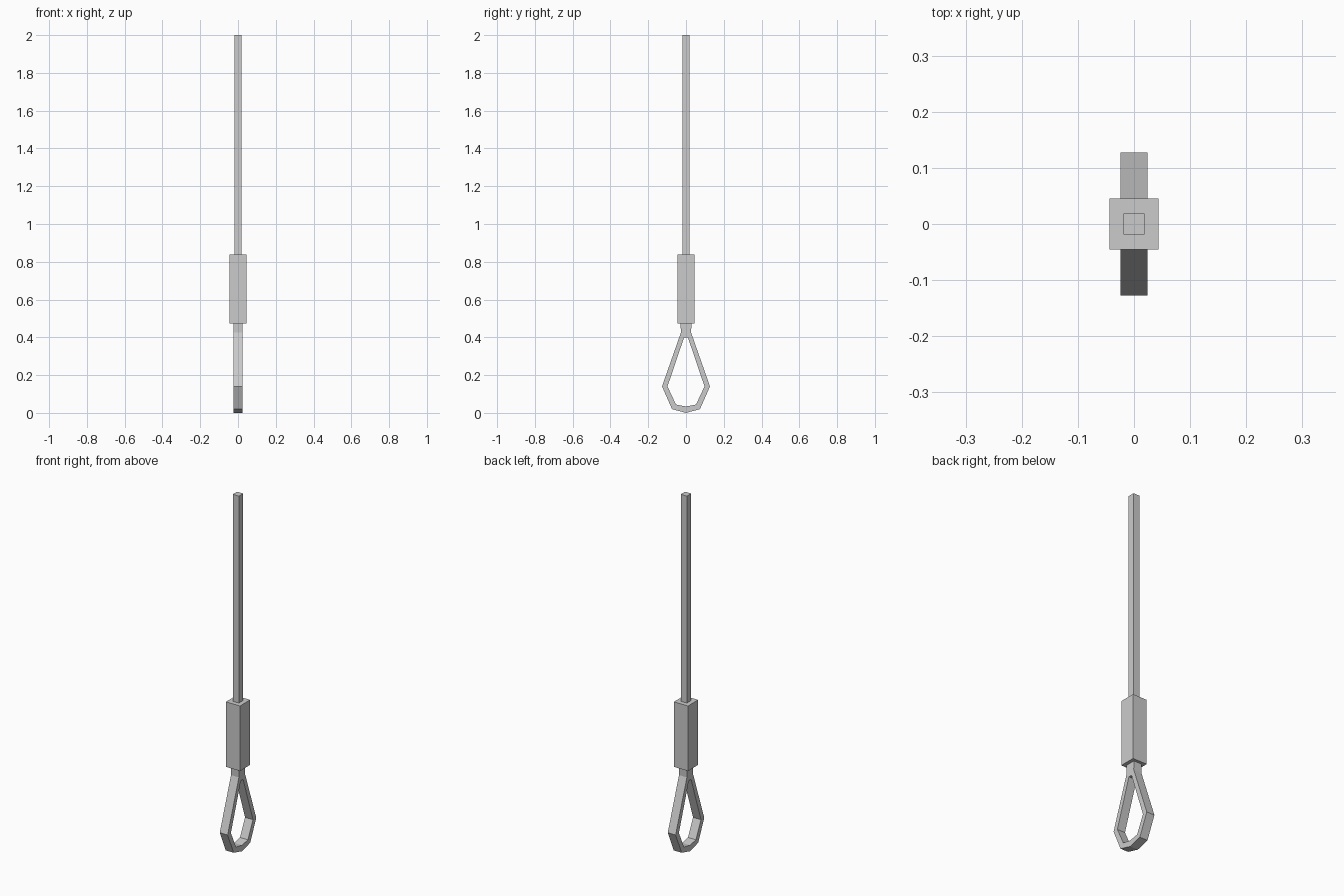
import bpy, bmesh

if "Cube" in bpy.data.objects:
    bpy.data.objects.remove(bpy.data.objects["Cube"])

def finish(name, bm):
    bmesh.ops.recalc_face_normals(bm, faces=bm.faces)
    mesh = bpy.data.meshes.new(name)
    bm.to_mesh(mesh)
    bm.free()
    obj = bpy.data.objects.new(name, mesh)
    bpy.context.collection.objects.link(obj)
    return obj

def box(name, sx, sy, z0, z1):
    bm = bmesh.new()
    bmesh.ops.create_cube(bm, size=1)
    bmesh.ops.scale(bm, vec=(sx, sy, z1 - z0), verts=bm.verts)
    bmesh.ops.translate(bm, vec=(0, 0, (z0 + z1) / 2), verts=bm.verts)
    return finish(name, bm)

# Square cable and the crimped sleeve around it
box("cable", 0.038, 0.038, 0.82, 2.0)
box("sleeve", 0.088, 0.09, 0.473, 0.838)

# Teardrop eye: (y, z) points of one half, mirrored across y = 0
outer = [(0, 0), (0.074, 0.02), (0.127, 0.14), (0.027, 0.425)]
inner = [(0, 0.034), (0.053, 0.044), (0.098, 0.14), (0.010, 0.40)]
half_width = 0.0245
bm = bmesh.new()

def side(points, s):
    return [bm.verts.new((-half_width, s * y, z)) for y, z in points]

necks = []
for s in (1, -1):
    o, i = side(outer, s), side(inner, s)
    for k in range(len(o) - 1):
        bm.faces.new((o[k], o[k + 1], i[k + 1], i[k]))
    necks.append((i[-1], o[-1], bm.verts.new((-half_width, s * 0.029, 0.48))))

# Neck joining both strands just inside the sleeve
(ri, ro, rt), (li, lo, lt) = necks
bm.faces.new((li, ri, ro, rt, lt, lo))
bmesh.ops.remove_doubles(bm, verts=bm.verts, dist=0.0001)
bmesh.ops.recalc_face_normals(bm, faces=bm.faces)

# Give the eye its thickness
geom = bmesh.ops.extrude_face_region(bm, geom=bm.faces[:], use_keep_orig=True)["geom"]
moved = [g for g in geom if isinstance(g, bmesh.types.BMVert)]
bmesh.ops.translate(bm, vec=(2 * half_width, 0, 0), verts=moved)
finish("loop_eye", bm)
